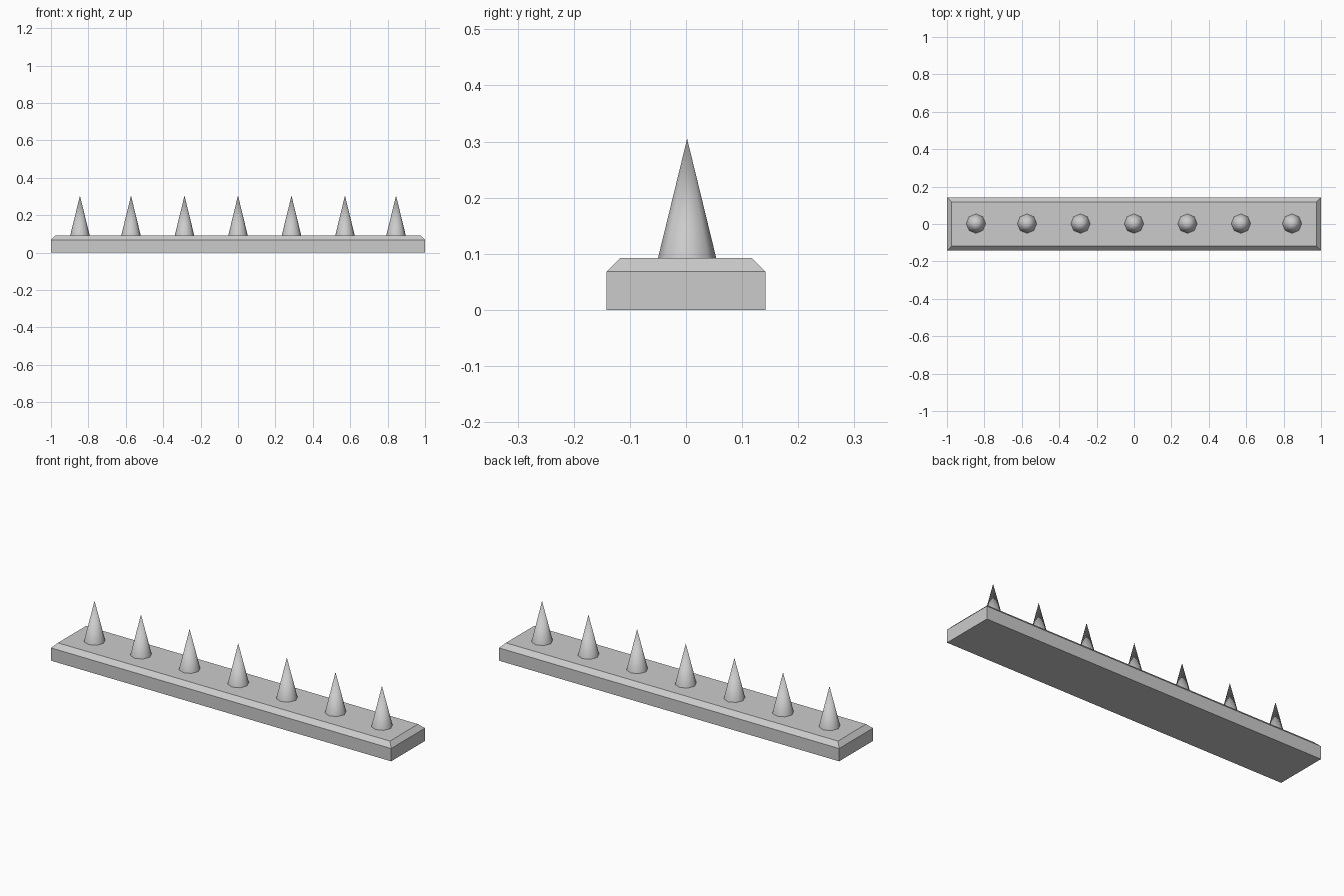
import bpy, bmesh, math

cube = bpy.data.objects.get("Cube")
if cube:
    bpy.data.objects.remove(cube, do_unlink=True)

grey = bpy.data.materials.new("light_grey")
grey.use_nodes = True
colour = (0.6, 0.6, 0.6, 1)
grey.diffuse_color = colour
grey.node_tree.nodes["Principled BSDF"].inputs["Base Color"].default_value = colour


def add_object(name, bm):
    mesh = bpy.data.meshes.new(name)
    bm.to_mesh(mesh)
    bm.free()
    mesh.materials.append(grey)
    obj = bpy.data.objects.new(name, mesh)
    bpy.context.collection.objects.link(obj)
    return obj


# Base slab with a chamfered upper rim
LENGTH, DEPTH, TOP, CHAMFER = 2.0, 0.284, 0.092, 0.024
bm = bmesh.new()
bmesh.ops.create_cube(bm, size=1)
for v in bm.verts:
    v.co = (v.co.x * LENGTH, v.co.y * DEPTH, (v.co.z + 0.5) * TOP)
rim = [e for e in bm.edges if all(v.co.z > TOP / 2 for v in e.verts)]
bmesh.ops.bevel(bm, geom=rim, offset=CHAMFER, segments=1, affect='EDGES')
add_object("base_slab", bm)

# Row of smooth, sharp-pointed spikes
SIDES, RADIUS, TIP = 8, 0.052, 0.305
for i, x in enumerate((-0.845, -0.572, -0.286, 0, 0.286, 0.572, 0.845)):
    bm = bmesh.new()
    bmesh.ops.create_cone(bm, cap_ends=True, segments=SIDES, radius1=RADIUS,
                          radius2=0, depth=TIP - TOP)
    bmesh.ops.remove_doubles(bm, verts=bm.verts, dist=0.0001)
    for f in bm.faces:
        f.smooth = len(f.verts) == 3
    for e in bm.edges:
        e.smooth = all(f.smooth for f in e.link_faces)
    spike = add_object(f"spike_{i + 1}", bm)
    spike.location = (x, 0.002, (TIP + TOP) / 2)
